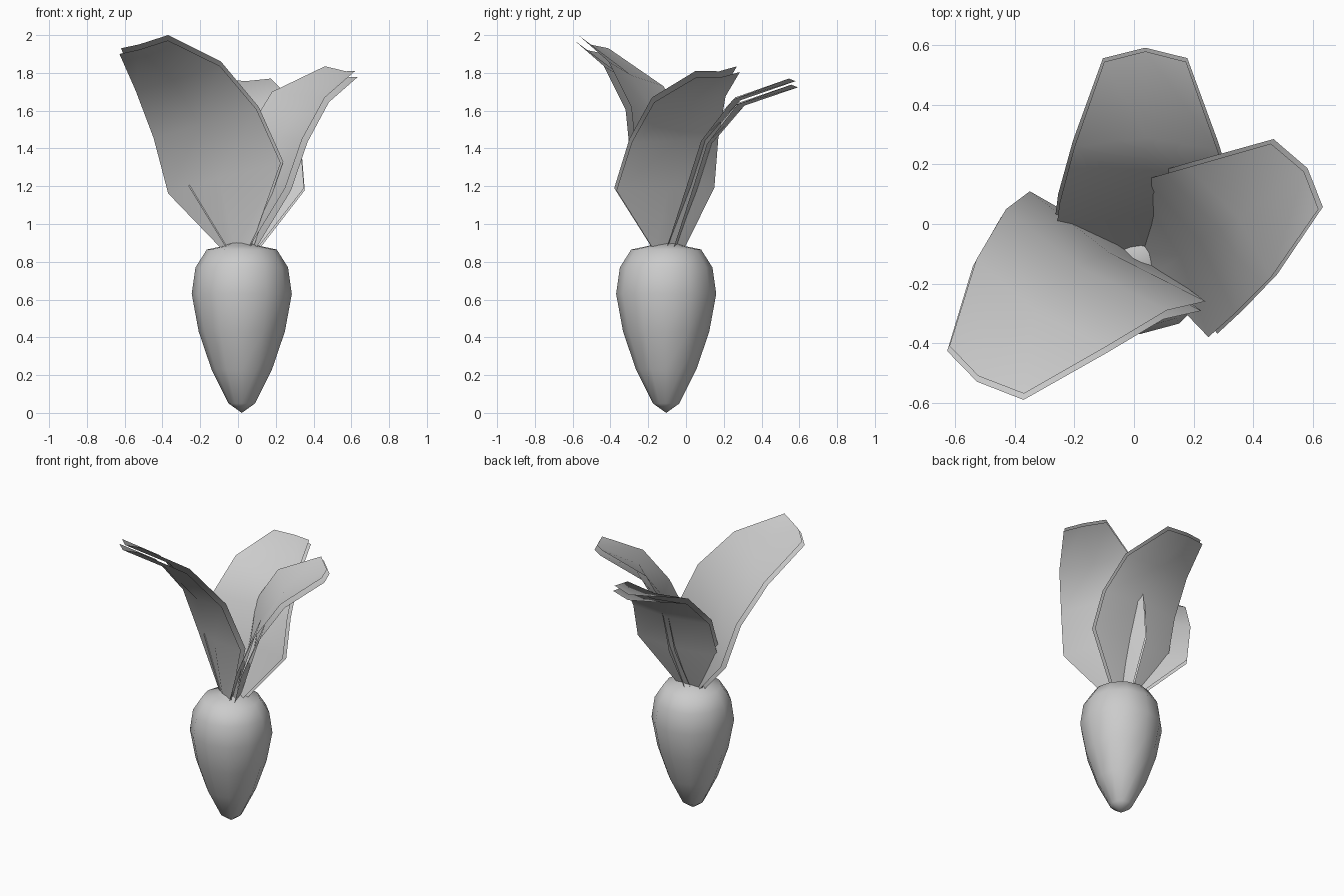
import bpy, bmesh, math
from mathutils import Vector

cube = bpy.data.objects.get("Cube")
if cube:
    bpy.data.objects.remove(cube)

AXIS = Vector((0.02, -0.105, 0))


def make_material(name, rgb):
    mat = bpy.data.materials.new(name)
    mat.use_nodes = True
    mat.diffuse_color = (*rgb, 1)
    bsdf = next(n for n in mat.node_tree.nodes if n.type == 'BSDF_PRINCIPLED')
    bsdf.inputs["Base Color"].default_value = (*rgb, 1)
    return mat


GREY = make_material("plain grey", (0.6, 0.6, 0.6))


def finish(name, bm):
    mesh = bpy.data.meshes.new(name)
    bm.to_mesh(mesh)
    bm.free()
    obj = bpy.data.objects.new(name, mesh)
    bpy.context.collection.objects.link(obj)
    mesh.materials.append(GREY)
    mesh.shade_smooth()
    return obj


# Root: a tapered profile turned around its axis
def make_root(sides=12):
    profile = [(0.07, 0.05), (0.16, 0.23), (0.228, 0.43), (0.265, 0.63),
               (0.245, 0.77), (0.185, 0.865), (0.09, 0.885), (0.045, 0.905)]
    bm = bmesh.new()
    rings = []
    for r, z in profile:
        rings.append([bm.verts.new(AXIS + Vector((r * math.cos(a), r * math.sin(a), z)))
                      for a in (math.tau * i / sides for i in range(sides))])
    for low, high in zip(rings, rings[1:]):
        for i in range(sides):
            j = (i + 1) % sides
            bm.faces.new((low[i], low[j], high[j], high[i]))
    for ring, z in ((rings[0], 0.0), (rings[-1], 0.907)):
        pole = bm.verts.new(AXIS + Vector((0, 0, z)))
        for i in range(sides):
            bm.faces.new((ring[i], ring[(i + 1) % sides], pole))
    bmesh.ops.recalc_face_normals(bm, faces=bm.faces)
    return finish("root", bm)


# Leaf: two edge curves, a slightly bulging midrib and an offset under-sheet
def make_leaf(name, left, right, bulge=0.035):
    left, right = [Vector(p) for p in left], [Vector(p) for p in right]
    across = (right[0] - left[0]).normalized() * 0.08
    foot = AXIS + Vector((0, 0, 0.87))
    mids = [(a + b) / 2 for a, b in zip(left, right)]
    outward = mids[-1] - foot
    outward.z = 0
    outward.normalize()
    down = Vector((0, 0, -1))
    bm = bmesh.new()
    rows = [[foot - across, foot + outward * 0.02, foot + across]]
    for k, (a, m, b) in enumerate(zip(left, mids, right)):
        t = k / (len(mids) - 1)
        rows.append([a, m + (outward + down * 0.4 * t) * bulge, b])
    grid = [[bm.verts.new(p) for p in row] for row in rows]
    for low, high in zip(grid, grid[1:]):
        for i in range(2):
            bm.faces.new((low[i], low[i + 1], high[i + 1], high[i]))
    bm.normal_update()
    for face in bm.faces:
        if face.normal.z < 0:
            face.normal_flip()
    obj = finish(name, bm)
    sheet = obj.modifiers.new("under_sheet", 'SOLIDIFY')
    sheet.thickness = 0.035
    sheet.offset = -1
    sheet.use_rim = False
    return obj


make_root()
make_leaf("front_right_leaf",
          [(-0.35, 0.11, 1.17), (-0.43, 0.05, 1.47), (-0.53, -0.12, 1.73), (-0.62, -0.41, 1.93)],
          [(0.24, -0.26, 1.33), (0.11, -0.29, 1.62), (-0.09, -0.41, 1.86), (-0.37, -0.57, 2.0)])
make_leaf("left_leaf",
          [(0.25, -0.38, 1.19), (0.34, -0.30, 1.45), (0.46, -0.18, 1.67), (0.62, 0.05, 1.81)],
          [(0.0, 0.13, 1.2), (0.04, 0.15, 1.47), (0.18, 0.19, 1.7), (0.46, 0.27, 1.835)])
make_leaf("back_leaf",
          [(0.35, 0.0, 1.19), (0.33, 0.08, 1.44), (0.28, 0.25, 1.66), (0.175, 0.545, 1.77)],
          [(-0.26, -0.01, 1.2), (-0.25, 0.07, 1.46), (-0.2, 0.26, 1.67), (-0.1, 0.545, 1.77)])
